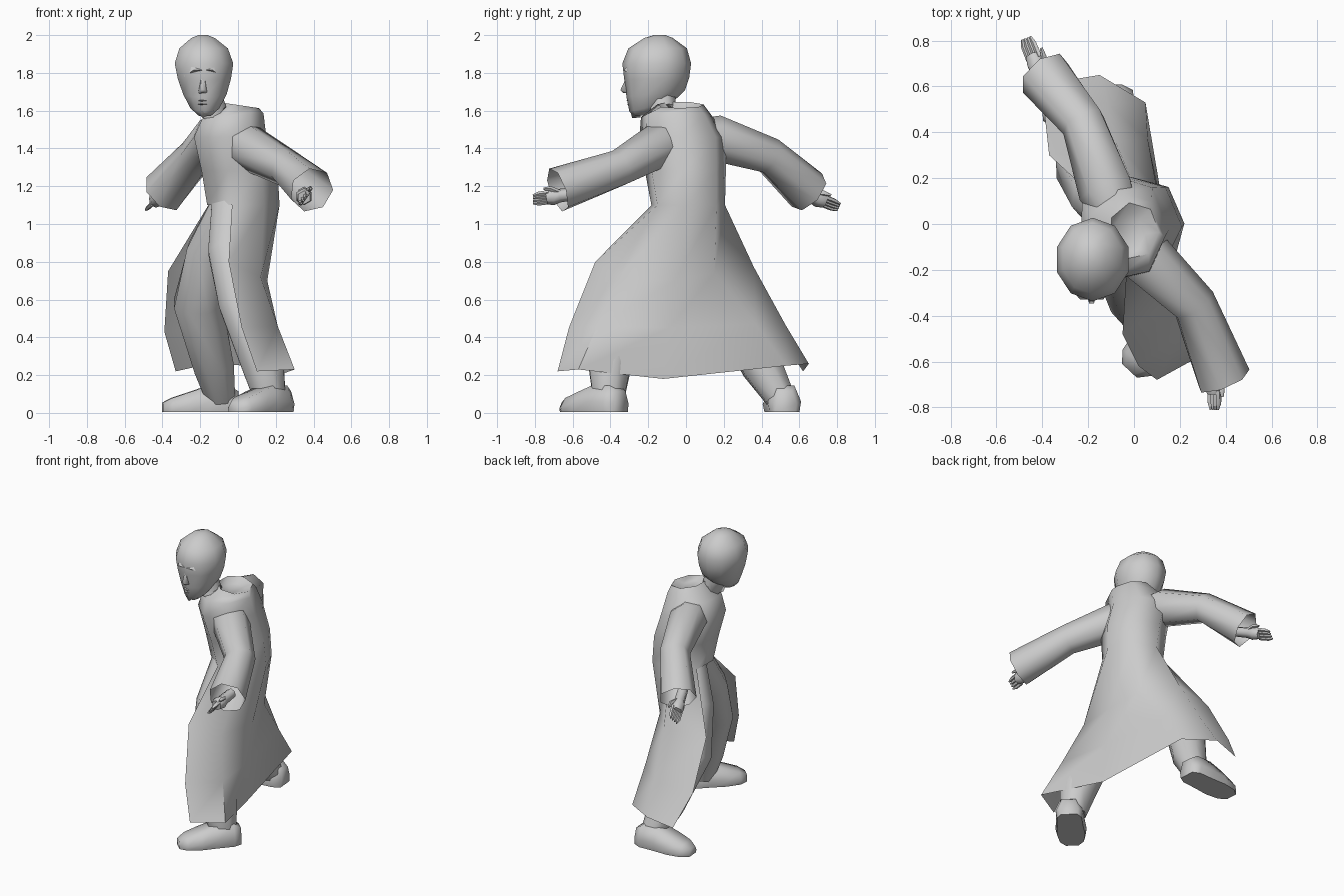
import bpy, bmesh, math
from mathutils import Vector

cube = bpy.data.objects.get("Cube")
if cube:
    bpy.data.objects.remove(cube, do_unlink=True)

mat = bpy.data.materials.new("plain grey")
mat.use_nodes = True
GREY = (0.6, 0.6, 0.6, 1)
mat.diffuse_color = GREY
mat.node_tree.nodes["Principled BSDF"].inputs["Base Color"].default_value = GREY


def finish(name, bm, angle=70):
    bmesh.ops.recalc_face_normals(bm, faces=bm.faces)
    me = bpy.data.meshes.new(name)
    bm.to_mesh(me)
    bm.free()
    me.materials.append(mat)
    me.shade_smooth()
    me.set_sharp_from_angle(angle=math.radians(angle))
    ob = bpy.data.objects.new(name, me)
    bpy.context.collection.objects.link(ob)
    return ob


def bridge(bm, lower, upper, closed=True):
    n = len(lower)
    for i in range(n if closed else n - 1):
        j = (i + 1) % n
        bm.faces.new((lower[i], lower[j], upper[j], upper[i]))


def loft(name, rings, caps=(True, True)):
    bm = bmesh.new()
    vs = [[bm.verts.new(p) for p in ring] for ring in rings]
    for a, b in zip(vs, vs[1:]):
        bridge(bm, a, b)
    for use, ring in zip(caps, (vs[0], vs[-1])):
        if use:
            bm.faces.new(ring)
    return finish(name, bm)


def tube(name, path, n=8, caps=(True, True)):
    """Round limb along (x, y, z, radius) points."""
    pts = [Vector(p[:3]) for p in path]
    rings = []
    for i, p in enumerate(pts):
        d = (pts[min(i + 1, len(pts) - 1)] - pts[max(i - 1, 0)]).normalized()
        up = Vector((0, 0, 1)) if abs(d.z) < 0.8 else Vector((0, -1, 0))
        side = d.cross(up).normalized()
        up = side.cross(d)
        r = path[i][3]
        ring = []
        for k in range(n):
            a = math.tau * (k + 0.5) / n
            ring.append(p + side * r * math.cos(a) + up * r * math.sin(a))
        rings.append(ring)
    return loft(name, rings, caps)


# Robe: closed seven-sided torso, open flared skirt below it
def torso_ring(cx, cy, z, rx, ry, tilt=0.0):
    ring = []
    for k in range(7):
        a = math.radians(-105) + math.tau * k / 7
        x, y = rx * math.cos(a), ry * math.sin(a)
        ring.append((cx + x, cy + y, z + tilt * x))
    return ring


bm = bmesh.new()
torso = [
    torso_ring(0.02, 0.01, 1.10, 0.20, 0.20),
    torso_ring(0.00, -0.005, 1.28, 0.21, 0.22),
    torso_ring(-0.05, -0.02, 1.46, 0.20, 0.235),
    torso_ring(-0.035, -0.05, 1.57, 0.17, 0.195, 0.1),
    torso_ring(0.0, -0.03, 1.63, 0.11, 0.125, -0.15),
    torso_ring(-0.02, -0.04, 1.60, 0.07, 0.08),
]
tv = [[bm.verts.new(p) for p in ring] for ring in torso]
for a, b in zip(tv, tv[1:]):
    bridge(bm, a, b)
bm.faces.new(tv[-1])
skirt = [
    [(-.05, -.48, .80), (.12, -.36, .72), (.155, -.06, .70),
     (.10, .15, .74), (-.08, .36, .77), (-.37, .30, .75)],
    [(.02, -.62, .45), (.21, -.47, .46), (.155, -.09, .45),
     (.06, .37, .47), (-.12, .53, .46), (-.39, .48, .43)],
    [(.10, -.68, .22), (.30, -.57, .23), (.16, -.12, .18),
     (.05, .53, .25), (-.15, .65, .26), (-.33, .62, .22)],
]
upper = tv[0][:6]
for row in skirt:
    lower = [bm.verts.new(p) for p in row]
    bridge(bm, lower, upper, closed=False)
    upper = lower
finish("robe", bm)

# Wide sleeves, open at the cuffs
tube("left_sleeve", [(-.04, .0, 1.45, .08), (.04, -.14, 1.415, .125),
                     (.26, -.35, 1.295, .10), (.39, -.68, 1.18, .122)], 7, (True, False))
tube("right_sleeve", [(-.05, -.01, 1.46, .09), (-.12, .15, 1.455, .125),
                      (-.22, .44, 1.36, .10), (-.39, .65, 1.17, .122)], 7, (True, False))


# Hands: palm, four bunched fingers and a thumb, rolled onto the edge
def hand(side, wrist, tip, roll):
    w, t = Vector(wrist), Vector(tip)
    d = t - w
    flat = d.cross(Vector((0, 0, 1))).normalized()
    across = flat * math.cos(roll) + Vector((0, 0, math.sin(roll)))
    knuckle = w + d * 0.5
    tube(side + "_palm", [(*(w - d * 0.7), .034), (*w, .036),
                          (*(w + d * 0.25), .046), (*knuckle, .036)], 6)
    for k in range(4):
        off = across * (k - 1.5) * 0.021
        tube(f"{side}_finger_{k + 1}",
             [(*(knuckle + off - d * 0.1), .013), (*(w + d * 0.8 + off), .012),
              (*(t + off * 0.8), .006)], 5)
    tube(side + "_thumb", [(*(w + across * .02), .015), (*(w + d * .35 + across * .055), .014),
                           (*(w + d * .6 + across * .06), .007)], 5)


hand("left", (.35, -.67, 1.15), (.35, -.81, 1.13), 2.2)
hand("right", (-.41, .66, 1.15), (-.47, .81, 1.09), 0.7)

# Trouser legs
tube("left_leg", [(-.03, -.05, 1.08, .12), (-.05, -.20, .85, .115), (.01, -.34, .58, .12),
                  (.135, -.405, .25, .122), (.17, -.41, .07, .088)], 8)
tube("right_leg", [(-.04, .03, 1.08, .12), (-.15, .12, .85, .13), (-.21, .25, .58, .14),
                   (-.13, .40, .25, .115), (-.09, .505, .07, .08)], 8)


# Shoes: flat-soled profile swept from heel to toe
def shoe(name, heel, toe):
    h, t = Vector((*heel, 0)), Vector((*toe, 0))
    d = t - h
    side = Vector((-d.y, d.x, 0)).normalized()
    rings = []
    for f, w, top in ((0, .06, .11), (.12, .088, .14), (.4, .092, .14),
                      (.65, .10, .105), (.88, .085, .075), (1, .045, .05)):
        c = h + d * f
        rings.append([c + side * w * u + Vector((0, 0, top * v + 0.004)) for u, v in
                      ((-.9, 0), (-1, .4), (-.6, 1), (.6, 1), (1, .4), (.9, 0))])
    loft(name, rings)


shoe("left_shoe", (.255, -.345), (-.02, -.64))
shoe("right_shoe", (.0, .525), (-.40, .495))

# Head: faceted egg, the lower rings tilted up toward the nape
rings = []
for z, cx, cy, rx, ry, tilt in (
        (1.575, -.175, -.225, .035, .05, .1), (1.62, -.175, -.185, .08, .115, .22),
        (1.69, -.175, -.16, .120, .155, .12), (1.77, -.178, -.155, .148, .172, .03),
        (1.85, -.18, -.155, .163, .182, 0), (1.93, -.182, -.15, .135, .155, 0),
        (1.985, -.185, -.145, .065, .075, 0), (2.0, -.185, -.14, .025, .03, 0)):
    rings.append([(cx + rx * math.cos(a), cy + ry * math.sin(a), z + tilt * ry * math.sin(a))
                  for a in (math.tau * (k + 0.5) / 10 for k in range(10))])
loft("head", rings)
tube("neck", [(-.07, -.07, 1.5, .085), (-.13, -.12, 1.6, .075), (-.16, -.13, 1.7, .075)], 8)


# Face: nose, brow, lips and chin as small convex wedges
def wedge(name, points):
    bm = bmesh.new()
    for p in points:
        bm.verts.new(p)
    bmesh.ops.convex_hull(bm, input=bm.verts)
    finish(name, bm)


FX = -0.185
wedge("nose", [(FX - .03, -.29, 1.69), (FX + .03, -.29, 1.69),
               (FX - .012, -.31, 1.79), (FX + .012, -.31, 1.79),
               (FX - .01, -.347, 1.71), (FX + .01, -.347, 1.71), (FX, -.335, 1.695)])
wedge("brow", [(FX - .10, -.27, 1.78), (FX + .10, -.27, 1.78),
               (FX - .08, -.28, 1.86), (FX + .08, -.28, 1.86),
               (FX - .05, -.33, 1.815), (FX + .05, -.33, 1.815)])
for name, z, depth in (("upper_lip", 1.653, -.318), ("lower_lip", 1.634, -.312)):
    wedge(name, [(FX - .04, -.27, z), (FX + .04, -.27, z),
                 (FX, -.27, z + .012), (FX, -.27, z - .012),
                 (FX - .015, depth, z), (FX + .015, depth, z)])
wedge("chin", [(FX - .04, -.24, 1.60), (FX + .04, -.24, 1.60), (FX, -.24, 1.565),
               (FX - .02, -.295, 1.60), (FX + .02, -.295, 1.60), (FX, -.285, 1.56)])
